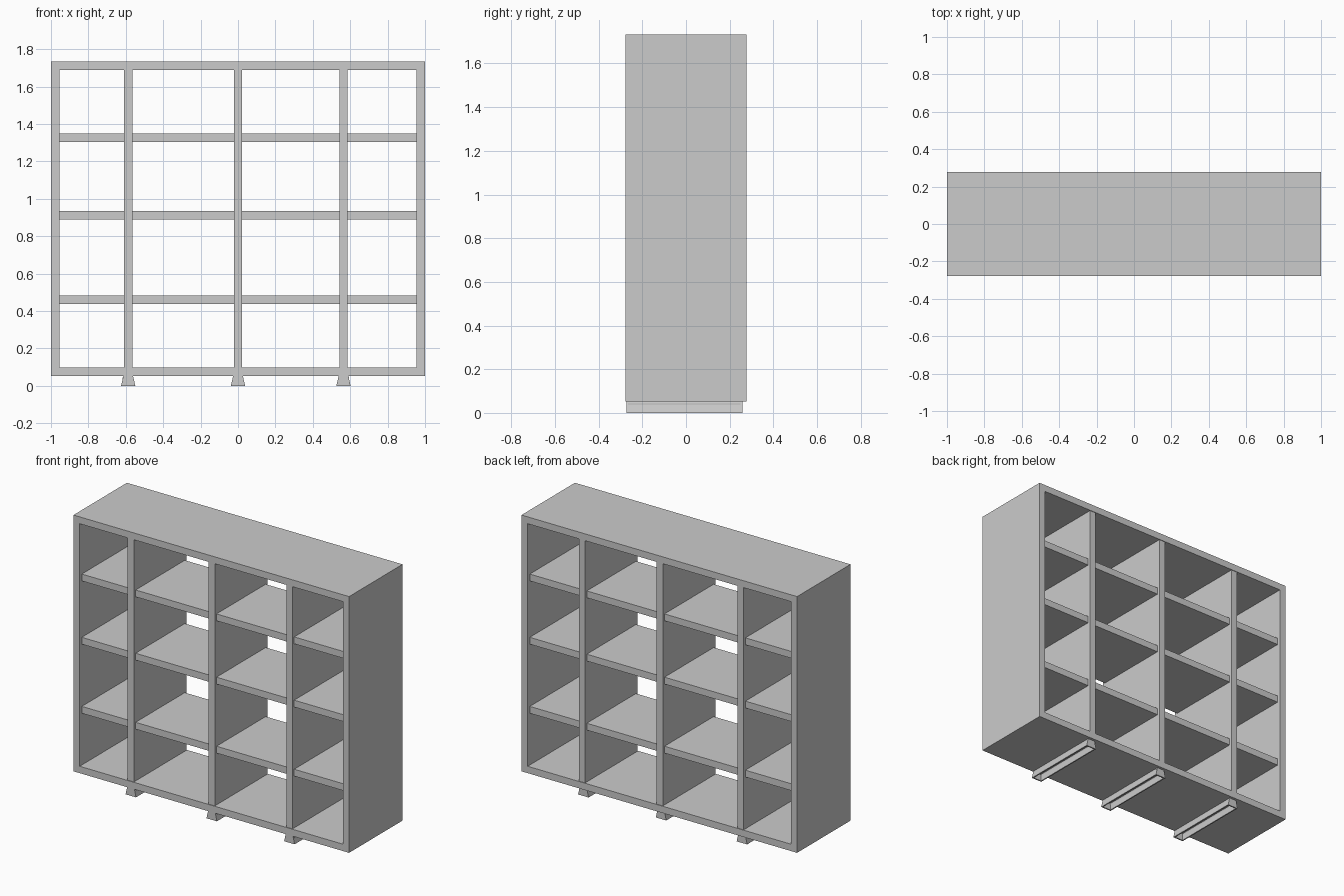
import bpy
import bmesh

if "Cube" in bpy.data.objects:
    bpy.data.objects.remove(bpy.data.objects["Cube"])

W, D, T = 1.0, 0.277, 0.045          # half width, half depth, board thickness
Z0, Z1 = 0.052, 1.733                # underside and top of the carcass
DIVIDERS = (-0.587, 0.0, 0.564)
SHELVES = (0.459, 0.912, 1.327)      # shelf centre heights


def make_object(name, bm):
    bmesh.ops.recalc_face_normals(bm, faces=bm.faces)
    mesh = bpy.data.meshes.new(name)
    bm.to_mesh(mesh)
    bm.free()
    obj = bpy.data.objects.new(name, mesh)
    bpy.context.collection.objects.link(obj)
    return obj


def prism(bm, outline, y0, y1):
    """Extrude an (x, z) outline from y0 to y1."""
    face = bm.faces.new([bm.verts.new((x, y0, z)) for x, z in outline])
    ext = bmesh.ops.extrude_face_region(bm, geom=[face], use_keep_orig=True)
    verts = [v for v in ext["geom"] if isinstance(v, bmesh.types.BMVert)]
    bmesh.ops.translate(bm, verts=verts, vec=(0, y1 - y0, 0))


def board(name, x0, x1, z0, z1, half_depth):
    bm = bmesh.new()
    prism(bm, [(x0, z0), (x1, z0), (x1, z1), (x0, z1)], -half_depth, half_depth)
    return make_object(name, bm)


# Outer frame: one seamless rectangular tube, open front and back
bm = bmesh.new()
rings = []
for y in (-D, D):
    for inset in (0, T):
        x, lo, hi = W - inset, Z0 + inset, Z1 - inset
        rings.append([bm.verts.new((px, y, pz)) for px, pz in
                      ((-x, lo), (x, lo), (x, hi), (-x, hi))])
for a, b in ((0, 1), (1, 3), (3, 2), (2, 0)):
    for i in range(4):
        j = (i + 1) % 4
        bm.faces.new((rings[a][i], rings[a][j], rings[b][j], rings[b][i]))
make_object("outer_frame", bm)

# Upright dividers
for i, x in enumerate(DIVIDERS):
    board(f"divider_{i + 1}", x - T / 2, x + T / 2, Z0 + T, Z1 - T, D - 0.004)

# Shelves between the uprights, set back slightly from the edges
edges = [-W + T / 2, *DIVIDERS, W - T / 2]
for row, z in enumerate(SHELVES):
    for col, (a, b) in enumerate(zip(edges, edges[1:])):
        board(f"shelf_{row + 1}_{col + 1}", a + T / 2, b - T / 2,
              z - T / 2, z + T / 2, D - 0.022)

# Flared runner feet, hollowed from below
for i, x in enumerate(DIVIDERS):
    bm = bmesh.new()
    prism(bm, [(x - 0.038, 0), (x + 0.038, 0), (x + 0.026, Z0), (x - 0.026, Z0)],
          -0.273, 0.259)
    bmesh.ops.recalc_face_normals(bm, faces=bm.faces)
    bottom = min(bm.faces, key=lambda f: f.calc_center_median().z)
    bmesh.ops.inset_region(bm, faces=[bottom], thickness=0.012)
    ext = bmesh.ops.extrude_face_region(bm, geom=[bottom])
    verts = [v for v in ext["geom"] if isinstance(v, bmesh.types.BMVert)]
    bmesh.ops.translate(bm, verts=verts, vec=(0, 0, 0.045))
    if bottom.is_valid:
        bmesh.ops.delete(bm, geom=[bottom], context="FACES_ONLY")
    make_object(f"runner_foot_{i + 1}", bm)
